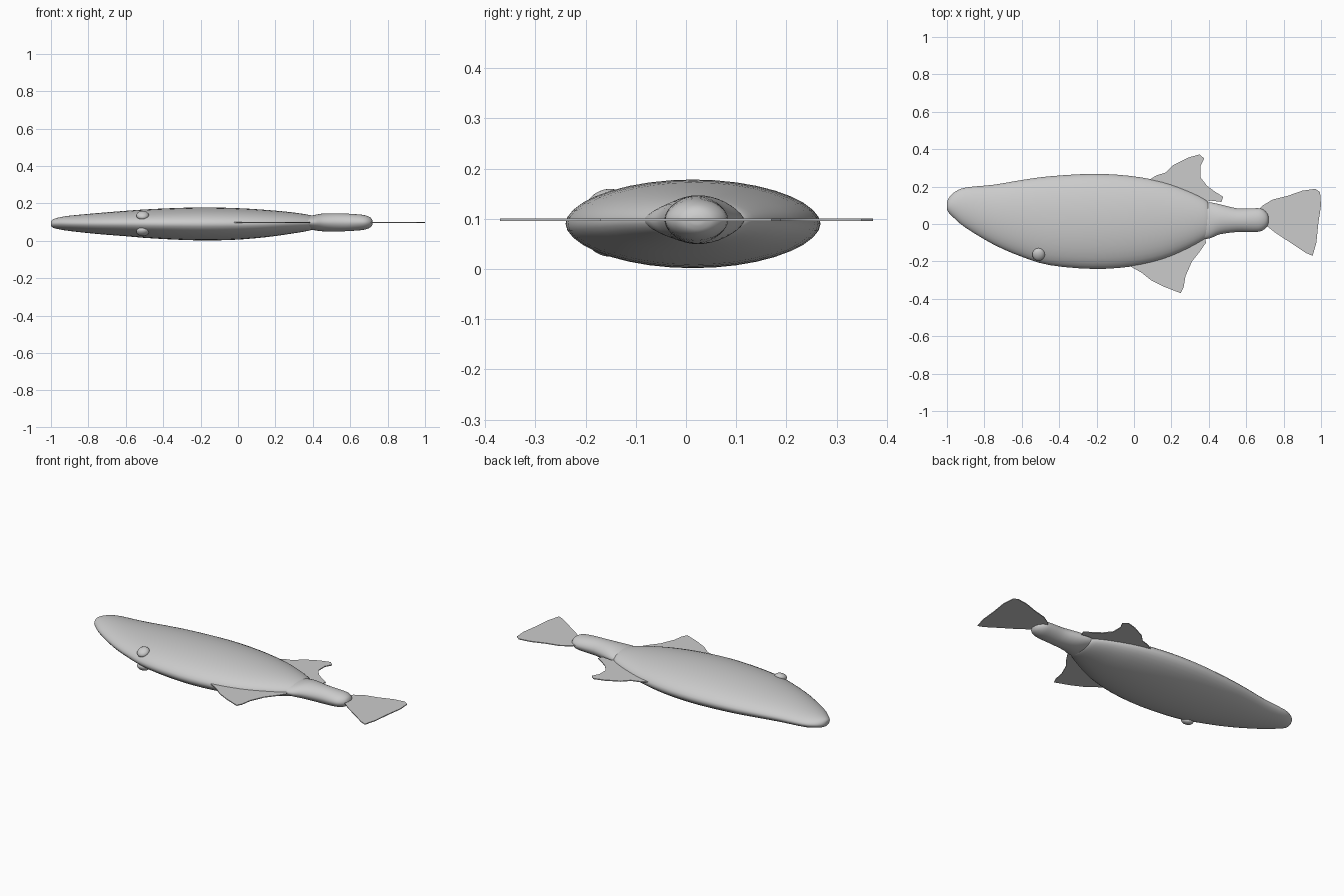
import bpy, bmesh, math

def spline(p0, p1, p2, p3, t):
    return [0.5 * (2*b + (c - a)*t + (2*a - 5*b + 4*c - d)*t*t + (3*b - a - 3*c + d)*t**3)
            for a, b, c, d in zip(p0, p1, p2, p3)]

def refine(pts, n):
    out = []
    for i in range(len(pts) - 1):
        quad = (pts[max(i-1, 0)], pts[i], pts[i+1], pts[min(i+2, len(pts)-1)])
        out += [spline(*quad, k / n) for k in range(n)]
    return out + [list(pts[-1])]

def finish(name, bm, angle=40):
    bmesh.ops.recalc_face_normals(bm, faces=bm.faces[:])
    me = bpy.data.meshes.new(name)
    bm.to_mesh(me)
    bm.free()
    ob = bpy.data.objects.new(name, me)
    bpy.context.collection.objects.link(ob)
    bpy.ops.object.select_all(action='DESELECT')
    ob.select_set(True)
    bpy.context.view_layer.objects.active = ob
    bpy.ops.object.shade_smooth_by_angle(angle=math.radians(angle))
    return ob

def loft(name, stations, seg=36):
    # each station: x, upper y, lower y, half thickness, centre z
    bm = bmesh.new()
    rings = []
    for x, hi, lo, h, zc in refine(stations, 3):
        ring = []
        for k in range(seg):
            a = 2 * math.pi * k / seg
            s = math.sin(a)
            z = zc + h * math.copysign(abs(s) ** 1.08, s)
            ring.append(bm.verts.new((x, (hi+lo)/2 + (hi-lo)/2*math.cos(a), z)))
        rings.append(ring)
    for a, b in zip(rings, rings[1:]):
        for k in range(seg):
            bm.faces.new((a[k], a[(k+1) % seg], b[(k+1) % seg], b[k]))
    bm.faces.new(rings[0])
    bm.faces.new(rings[-1])
    return finish(name, bm)

def fin(name, outline, z=0.098, thick=0.005):
    bm = bmesh.new()
    f = bm.faces.new([bm.verts.new((x, y, z - thick/2)) for x, y in outline])
    new = bmesh.ops.extrude_face_region(bm, geom=[f])['geom']
    bmesh.ops.translate(bm, vec=(0, 0, thick), verts=[v for v in new if isinstance(v, bmesh.types.BMVert)])
    return finish(name, bm)

# Body lying on its side
loft("body", [
    (-1.0, 0.115, 0.08, 0.012, 0.092), (-0.99, 0.14, 0.06, 0.022, 0.092),
    (-0.96, 0.17, 0.03, 0.031, 0.093), (-0.9, 0.195, -0.02, 0.041, 0.093),
    (-0.75, 0.21, -0.11, 0.056, 0.092), (-0.6, 0.235, -0.175, 0.068, 0.092),
    (-0.45, 0.255, -0.22, 0.079, 0.091), (-0.22, 0.268, -0.24, 0.088, 0.09),
    (-0.02, 0.257, -0.228, 0.085, 0.09), (0.15, 0.226, -0.19, 0.073, 0.092),
    (0.28, 0.18, -0.135, 0.058, 0.095), (0.37, 0.137, -0.085, 0.044, 0.096),
    (0.4, 0.11, -0.06, 0.034, 0.096), (0.41, 0.07, -0.02, 0.015, 0.097)])

# Narrow tail stalk
loft("tail_stalk", [
    (0.36, 0.115, -0.085, 0.032, 0.097), (0.41, 0.115, -0.075, 0.041, 0.097),
    (0.46, 0.105, -0.055, 0.048, 0.098), (0.55, 0.084, -0.043, 0.048, 0.098),
    (0.63, 0.084, -0.043, 0.044, 0.098), (0.68, 0.082, -0.038, 0.038, 0.098),
    (0.71, 0.06, -0.015, 0.025, 0.098), (0.72, 0.035, 0.01, 0.008, 0.098)])

# Fins
fin("upper_fin", [
    (0.08, 0.235), (0.12, 0.26), (0.17, 0.275), (0.21, 0.315), (0.29, 0.355), (0.35, 0.372),
    (0.376, 0.35), (0.355, 0.31), (0.355, 0.25), (0.39, 0.205), (0.43, 0.175), (0.477, 0.145),
    (0.467, 0.118), (0.41, 0.125), (0.33, 0.1), (0.1, 0.19)])
fin("lower_fin", [
    (-0.04, -0.215), (0.04, -0.26), (0.09, -0.3), (0.16, -0.335), (0.25, -0.37), (0.265, -0.34),
    (0.275, -0.28), (0.31, -0.2), (0.35, -0.15), (0.385, -0.1), (0.37, -0.03), (0.1, -0.15)])
fin("tail_fin", [
    (0.65, 0.06), (0.69, 0.1), (0.74, 0.13), (0.82, 0.15), (0.9, 0.178), (0.97, 0.188),
    (0.995, 0.17), (1.0, 0.1), (0.985, 0.0), (0.975, -0.1), (0.955, -0.17), (0.92, -0.155),
    (0.86, -0.115), (0.76, -0.05), (0.69, 0.005), (0.65, 0.01)])

# Eyes, one on each flank
for side, tag in ((1, "top"), (-1, "under")):
    bpy.ops.mesh.primitive_uv_sphere_add(segments=20, ring_count=12, radius=1,
                                         location=(-0.51, -0.163, 0.092 + side * 0.043))
    eye = bpy.context.object
    eye.name = "eye_" + tag
    eye.scale = (0.034, 0.036, 0.022)
    eye.rotation_euler[0] = side * 0.4
    bpy.ops.object.shade_smooth_by_angle(angle=math.radians(40))
